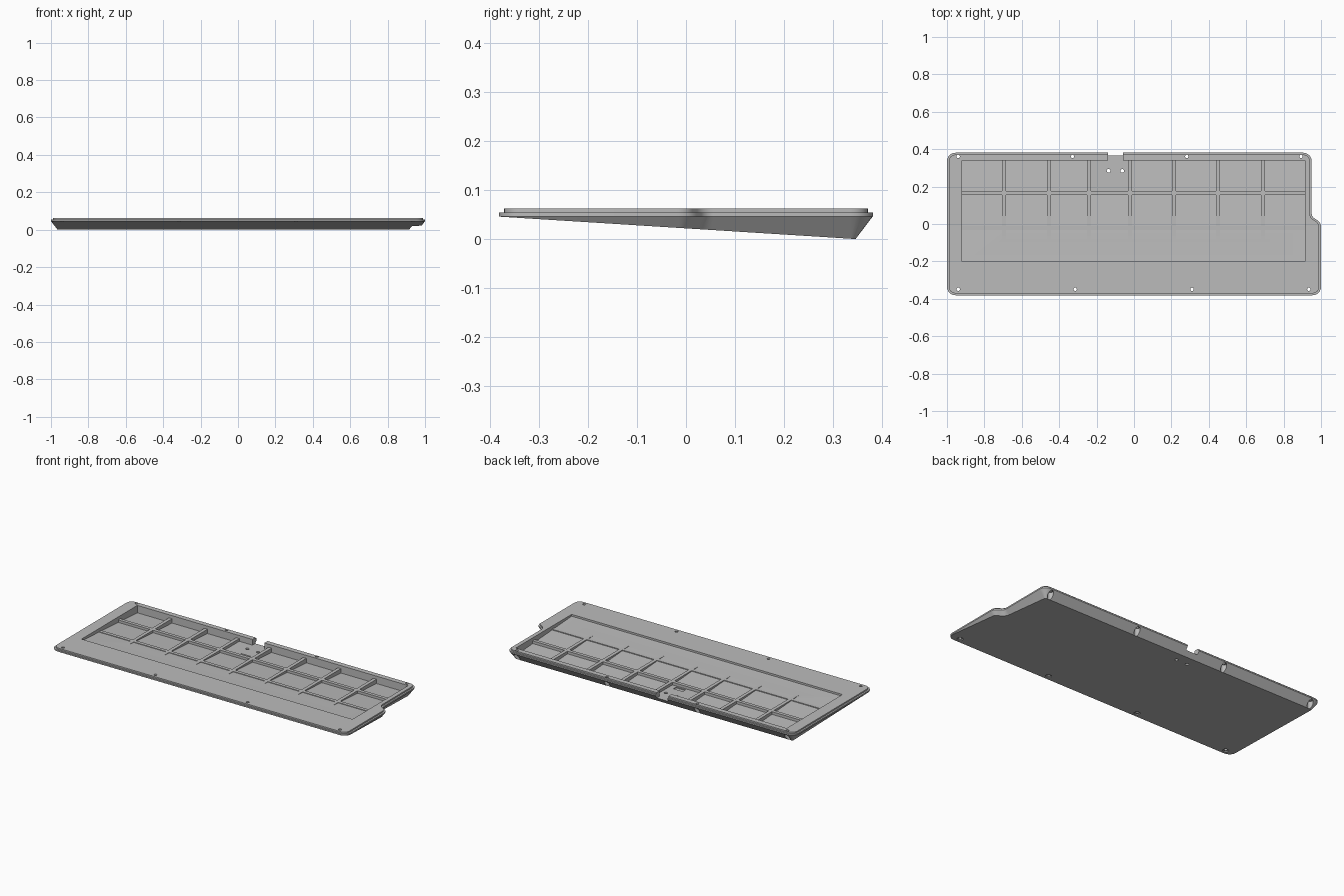
import bpy, bmesh, math
from mathutils import Vector

if "Cube" in bpy.data.objects:
    bpy.data.objects.remove(bpy.data.objects["Cube"])

grey = bpy.data.materials.new("grey_plastic")
grey.use_nodes = True
COLOUR = (0.5, 0.5, 0.5, 1)
grey.diffuse_color = COLOUR
grey.node_tree.nodes["Principled BSDF"].inputs["Base Color"].default_value = COLOUR

SLOPE = 0.0628
FRONT = -0.381


def under(y):
    """Height of the sloping underside."""
    return 0.0455 - SLOPE * (y - FRONT)


def floor(y):
    """Height of the tray floor, parallel to the underside."""
    return under(y) + 0.017


def outline(inset):
    """Rounded case outline, moved inwards by inset."""
    corners = [(-1, FRONT, 0.045), (1, FRONT, 0.045), (1, 0.008, 0.045),
               (0.95, 0.04, 0.03), (0.95, 0.381, 0.045), (-1, 0.381, 0.045)]
    pts = [Vector(c[:2]) for c in corners]
    n, steps, loop = len(pts), 6, []
    for i, (x, y, r) in enumerate(corners):
        p = pts[i]
        a = (p - pts[i - 1]).normalized()
        b = (pts[(i + 1) % n] - p).normalized()
        na, nb = Vector((-a.y, a.x)), Vector((-b.y, b.x))
        miter = (na + nb) / (1 + na.dot(nb))
        turn = a.cross(b)
        side = 1 if turn > 0 else -1
        r = max(r - side * inset, 0.002)
        centre = p + miter * (inset + side * r)
        sweep = a.angle_signed(b) * -1
        start = -na * side * r
        for k in range(steps + 1):
            t = sweep * k / steps
            c, s = math.cos(t), math.sin(t)
            loop.append(centre + Vector((c * start.x - s * start.y,
                                         s * start.x + c * start.y)))
    return loop


def finish(bm, name):
    bmesh.ops.recalc_face_normals(bm, faces=bm.faces)
    mesh = bpy.data.meshes.new(name)
    bm.to_mesh(mesh)
    bm.free()
    mesh.materials.append(grey)
    ob = bpy.data.objects.new(name, mesh)
    bpy.context.collection.objects.link(ob)
    return ob


def block(name, x0, x1, y0, y1, low, high):
    """Box whose bottom and top heights are functions of y."""
    bm = bmesh.new()
    rings = []
    for x in (x0, x1):
        rings.append([bm.verts.new((x, y, f(y))) for y, f in
                      ((y0, low), (y1, low), (y1, high), (y0, high))])
    bm.faces.new(rings[0])
    bm.faces.new(rings[1])
    for i in range(4):
        j = (i + 1) % 4
        bm.faces.new((rings[0][i], rings[0][j], rings[1][j], rings[1][i]))
    return finish(bm, name)


def rod(name, x, y, r, z0, z1):
    bm = bmesh.new()
    bmesh.ops.create_cone(bm, cap_ends=True, segments=20, radius1=r, radius2=r, depth=z1 - z0)
    bmesh.ops.translate(bm, verts=bm.verts, vec=(x, y, (z0 + z1) / 2))
    return finish(bm, name)


def combine(target, tool, operation):
    mod = target.modifiers.new(operation, "BOOLEAN")
    mod.operation, mod.object, mod.solver = operation, tool, "EXACT"
    bpy.context.view_layer.objects.active = target
    bpy.ops.object.modifier_apply(modifier=mod.name)
    bpy.data.objects.remove(tool)


def level(z):
    return lambda y: z


# Case shell: tapered sides, flat rim and raised lip
bm = bmesh.new()
rings = []
for z, inset in ((-0.01, 0.0426), (0.046, 0), (0.054, 0), (0.054, 0.01), (0.0625, 0.01)):
    rings.append([bm.verts.new((p.x, p.y, z)) for p in outline(inset)])
for lower, upper in zip(rings, rings[1:]):
    for i in range(len(lower)):
        j = (i + 1) % len(lower)
        bm.faces.new((lower[i], lower[j], upper[j], upper[i]))
bm.faces.new(rings[0])
bm.faces.new(rings[-1])
bmesh.ops.recalc_face_normals(bm, faces=bm.faces)
# Sloping underside
cut = bmesh.ops.bisect_plane(bm, geom=bm.verts[:] + bm.edges[:] + bm.faces[:],
                             plane_co=(0, FRONT, under(FRONT)),
                             plane_no=(0, -SLOPE, -1), clear_outer=True)
bmesh.ops.holes_fill(bm, edges=[e for e in bm.edges if e.is_boundary], sides=0)
case = finish(bm, "keyboard_bottom_case")

# Tray pocket
combine(case, block("pocket", -0.92, 0.915, -0.2, 0.34, floor, level(0.1)), "DIFFERENCE")

# Stiffening ribs and raised circuit seat
root = lambda y: floor(y) - 0.006
rib_top = level(floor(-0.085))
for x in (-0.695, -0.455, -0.24, -0.021, 0.214, 0.449, 0.69):
    combine(case, block("rib", x - 0.0105, x + 0.0105, -0.1, 0.345, root, rib_top), "UNION")
for y in (-0.021, 0.166):
    combine(case, block("cross_rib", -0.925, 0.92, y - 0.0105, y + 0.0105, root, rib_top), "UNION")
seat = 0.0275
combine(case, block("seat", -0.24, -0.021, 0.17, 0.345, root, level(seat)), "UNION")

# Cable notch in the back wall and shallow recess in the seat
combine(case, block("notch", -0.14, -0.06, 0.335, 0.42, level(seat), level(0.1)), "DIFFERENCE")
combine(case, block("recess", -0.128, -0.065, 0.187, 0.214, level(0.022), level(0.035)), "DIFFERENCE")

# Screw holes with wide bores from below
back = [(-0.94 + 0.611 * i, 0.361, 0.046) for i in range(4)]
front = [(-0.94 + 0.625 * i, -0.349, 0.05) for i in range(4)]
for x, y, top in back + front:
    combine(case, rod("screw_hole", x, y, 0.009, -0.05, 0.1), "DIFFERENCE")
    combine(case, rod("screw_bore", x, y, 0.017, -0.05, top), "DIFFERENCE")

# Two access holes through the seat
for x in (-0.136, -0.063):
    combine(case, rod("access_hole", x, 0.284, 0.01, -0.05, 0.1), "DIFFERENCE")

bpy.ops.object.select_all(action="DESELECT")
case.select_set(True)
bpy.context.view_layer.objects.active = case
bpy.ops.object.shade_smooth_by_angle(angle=math.radians(25))
